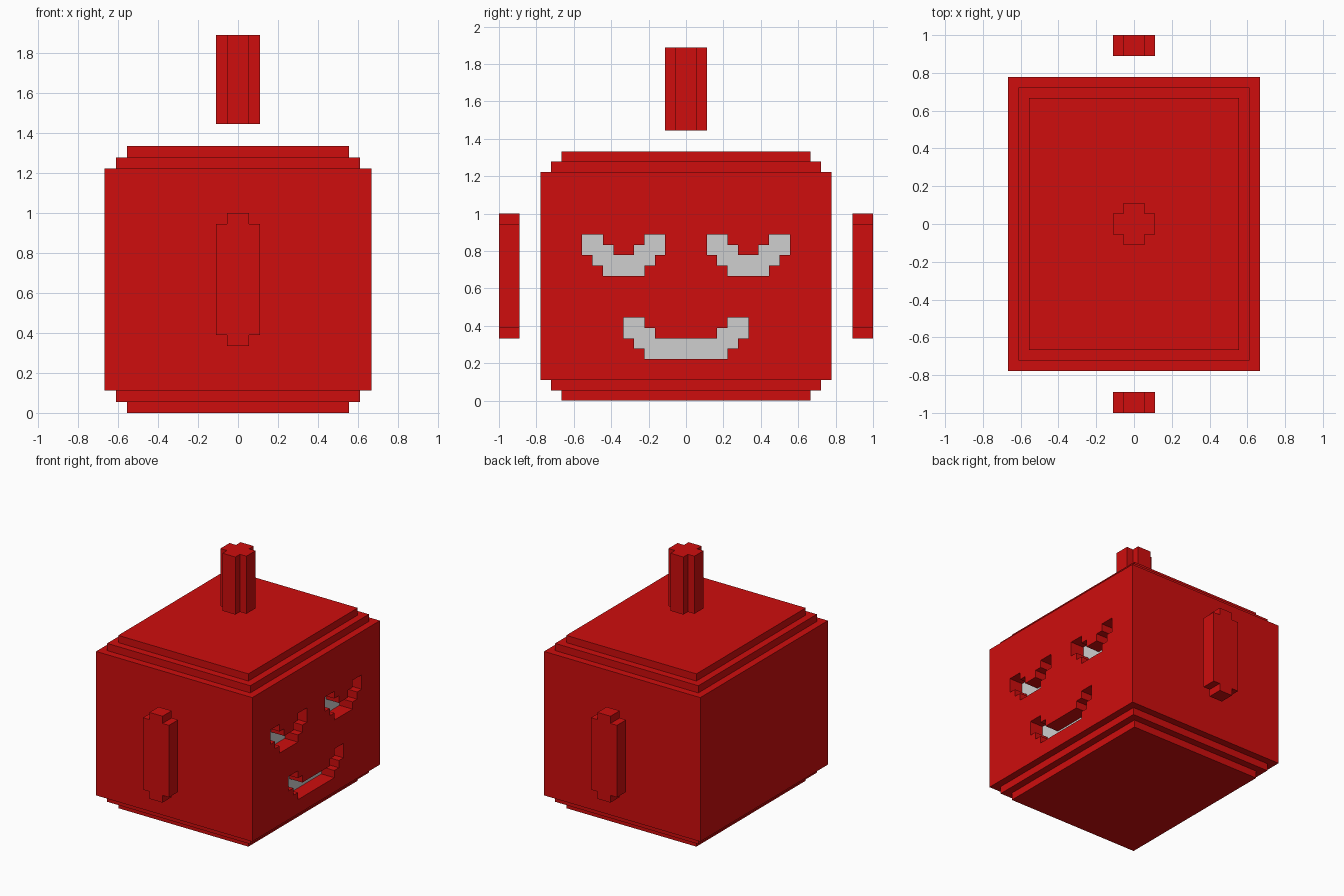
import bpy
import bmesh

U = 1 / 18  # size of one block

cube = bpy.data.objects.get("Cube")
if cube:
    bpy.data.objects.remove(cube, do_unlink=True)


def material(name, color):
    mat = bpy.data.materials.new(name)
    mat.use_nodes = True
    mat.diffuse_color = color
    bsdf = next(n for n in mat.node_tree.nodes if n.type == "BSDF_PRINCIPLED")
    bsdf.inputs["Base Color"].default_value = color
    return mat


red = material("red", (0.62, 0.004, 0.004, 1))
grey = material("light grey", (0.62, 0.62, 0.62, 1))


def loft(name, rings):
    """Skin a stack of equal-length point rings and cap both ends."""
    bm = bmesh.new()
    rows = [[bm.verts.new([c * U for c in p]) for p in ring] for ring in rings]
    for a, b in zip(rows, rows[1:]):
        for i in range(len(a)):
            j = (i + 1) % len(a)
            bm.faces.new((a[i], a[j], b[j], b[i]))
    bm.faces.new(rows[0])
    bm.faces.new(rows[-1])
    bmesh.ops.recalc_face_normals(bm, faces=bm.faces)
    mesh = bpy.data.meshes.new(name)
    bm.to_mesh(mesh)
    bm.free()
    mesh.materials.append(red)
    obj = bpy.data.objects.new(name, mesh)
    bpy.context.collection.objects.link(obj)
    return obj


def notched(w, h):
    """Rectangle outline of half sizes w, h with one block cut from each corner."""
    q = [(w, h - 1), (w - 1, h - 1), (w - 1, h)]
    out = list(q)
    out += [(-a, b) for a, b in reversed(q)]
    out += [(-a, -b) for a, b in q]
    out += [(a, -b) for a, b in reversed(q)]
    return out


def grin(h):
    """Upturned stepped curve outline, h blocks to each side and 4 high."""
    half = [(h - 2, 0), (h - 2, 1), (h - 1, 1), (h - 1, 2), (h, 2), (h, 4),
            (h - 2, 4), (h - 2, 3), (h - 3, 3), (h - 3, 2)]
    return half + [(-a, b) for a, b in reversed(half)]


# Head with stepped top and bottom
profile = [(2, 0), (2, 1), (1, 1), (1, 2), (0, 2),
           (0, 22), (1, 22), (1, 23), (2, 23), (2, 24)]
head = loft("head", [[(sx * (12 - i), sy * (14 - i), z)
                      for sx, sy in ((-1, -1), (1, -1), (1, 1), (-1, 1))]
                     for i, z in profile])

# Eyes and mouth sunk two blocks into the +x side
for name, half, cy, cz in (("right_eye_cutter", 4, -6, 12),
                           ("left_eye_cutter", 4, 6, 12),
                           ("mouth_cutter", 6, 0, 4)):
    cutter = loft(name, [[(x, cy + a, cz + b) for a, b in grin(half)]
                         for x in (10, 13)])
    cutter.hide_render = True
    mod = head.modifiers.new(name, "BOOLEAN")
    mod.operation = "DIFFERENCE"
    mod.solver = "EXACT"
    mod.object = cutter

bpy.context.view_layer.update()
carved = bpy.data.meshes.new_from_object(
    head.evaluated_get(bpy.context.evaluated_depsgraph_get()))
head.modifiers.clear()
head.data = carved
for obj in [o for o in bpy.data.objects if o.name.endswith("_cutter")]:
    bpy.data.objects.remove(obj, do_unlink=True)

# Grey floors of the recesses
carved.materials.clear()
carved.materials.append(red)
carved.materials.append(grey)
for face in carved.polygons:
    c = face.center / U
    floor = face.normal.x > 0.9 and abs(c.x - 10) < 0.1 and 2 < c.z < 22
    face.material_index = 1 if floor else 0

# Floating side plates
for name, s in (("front_plate", -1), ("back_plate", 1)):
    loft(name, [[(a, s * y, 12 + b) for a, b in notched(2, 6)]
                for y in (16, 18)])

# Floating post above the head
loft("top_post", [[(a, b, z) for a, b in notched(2, 2)] for z in (26, 34)])
